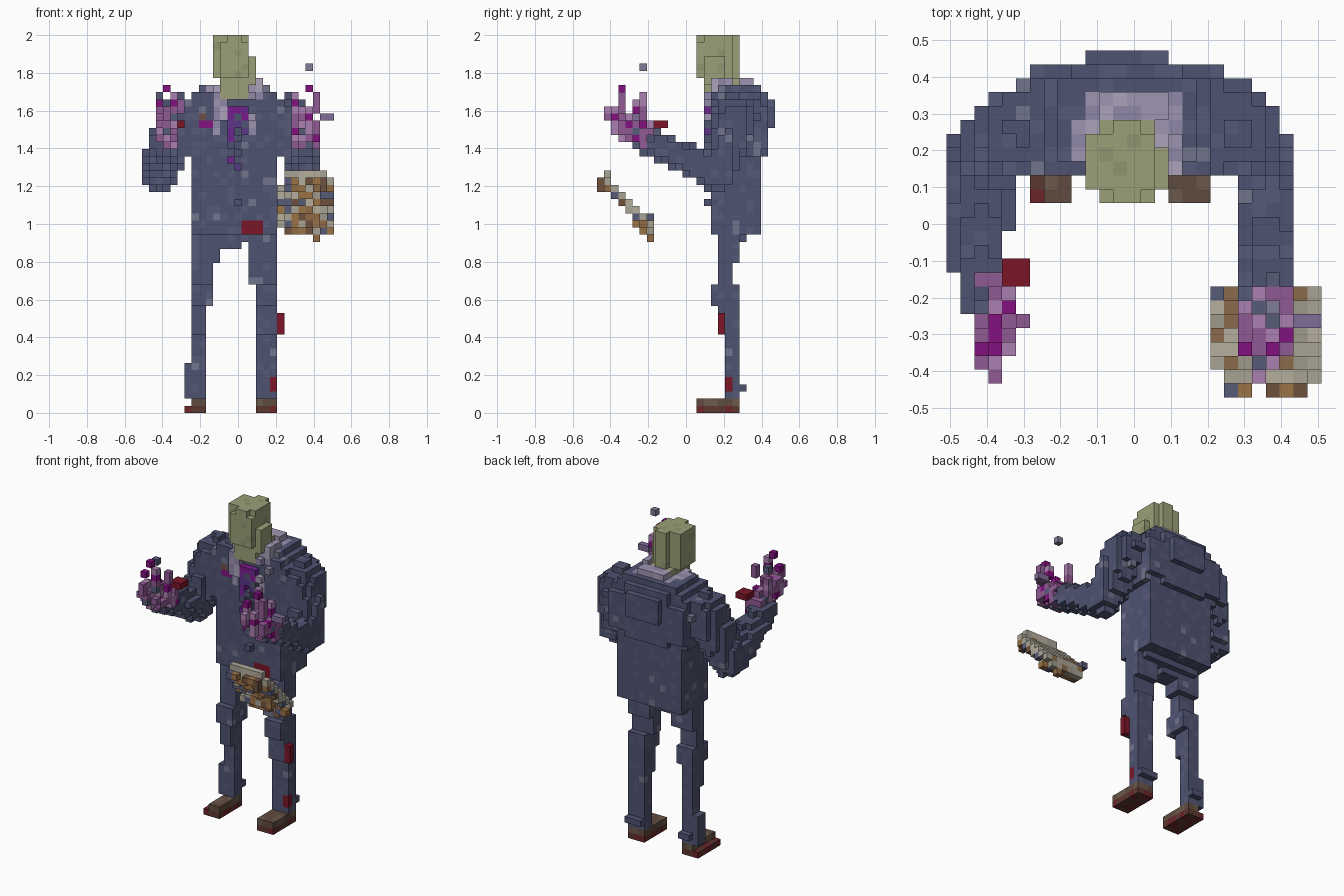
import bpy, random
from mathutils import Vector

if "Cube" in bpy.data.objects:
    bpy.data.objects.remove(bpy.data.objects["Cube"])

random.seed(4)
V = 2 / 53                      # voxel edge; the grid is 27 x 25 x 53 cells
OFF = (13.5, 12.5, 0)
parts, taken, mats = {}, {}, {}

SUIT = ["4f5370"] * 30 + ["565a76"] * 8 + ["71738a"]
DEAD = ["9b9f78"] * 12 + ["8f946f"]
SHIRT = ["9d94b0", "a9a2b8", "8e86a6"]
FLESH = ["8f5a92"] * 5 + ["a87fae"] * 3 + ["82187e", "585c78"]
TIE = ["5a3a86", "6b2a8c", "7d1f8c", "4f5370"]
SHOE, BLOOD = ["5f4c40", "5f4c40", "6b5a4c"], ["7a1c2c"]
BEIGE = ["a8a294", "b3ad9c", "9c9788", "a8a294", "8a6a4c"]
CRUST = ["8f6a45", "6e5240", "a8a294", "585c78", "9a7348"]


def material(code):
    if code not in mats:
        m = bpy.data.materials.new("colour_" + code)
        rgb = [(int(code[i:i + 2], 16) / 255) ** 2.2 for i in (0, 2, 4)]
        m.diffuse_color = (*rgb, 1)
        m.use_nodes = True
        m.node_tree.nodes["Principled BSDF"].inputs["Base Color"].default_value = m.diffuse_color
        mats[code] = m
    return mats[code]


def put(part, cell, pal, repaint=False):
    if cell not in taken:
        parts.setdefault(part, {})[cell] = random.choice(pal)
        taken[cell] = part
    elif repaint:
        parts[taken[cell]][cell] = random.choice(pal)


def box(part, x0, x1, y0, y1, z0, z1, pal, repaint=False, keep=1):
    lo = [round(a / V + o) for a, o in zip((x0, y0, z0), OFF)]
    hi = [max(l + 1, round(a / V + o)) for a, o, l in zip((x1, y1, z1), OFF, lo)]
    for i in range(lo[0], hi[0]):
        for j in range(lo[1], hi[1]):
            for k in range(lo[2], hi[2]):
                if random.random() < keep:
                    put(part, (i, j, k), pal, repaint)


def field(part, inside, pal, keep=1):
    for i in range(27):
        for j in range(25):
            for k in range(53):
                p = Vector(((i + .5 - OFF[0]) * V, (j + .5 - OFF[1]) * V, (k + .5) * V))
                if inside(p) and random.random() < keep:
                    put(part, (i, j, k), pal)


def limb(part, a, b, ra, rb, pal, keep=1):
    a, b = Vector(a), Vector(b)
    d = b - a

    def inside(p):
        t = min(1, max(0, (p - a).dot(d) / d.length_squared))
        return (p - a - d * t).length < ra + (rb - ra) * t
    field(part, inside, pal, keep)


# Head with brow, back of skull, ear and chin
box("head", -.13, .055, .094, .245, 1.77, 2, DEAD)
box("head", -.094, .055, .057, .1, 1.79, 1.97, DEAD)
box("head", -.055, .02, .245, .3, 1.79, 2, DEAD)
box("head", .055, .09, .094, .21, 1.75, 1.87, DEAD)
box("head", -.094, .055, .1, .28, 1.66, 1.78, DEAD)
box("head", -.055, .02, .057, .1, 1.96, 2, DEAD)
box("head", -.055, .02, .094, .13, 1.755, 1.79, ["5a3030"], True)

# Shirt collar
box("collar", -.13, .13, .132, .36, 1.66, 1.735, SHIRT)
box("collar", -.094, .09, .28, .36, 1.735, 1.77, SHIRT)
box("collar", .09, .13, .13, .3, 1.735, 1.77, SHIRT, keep=.7)
box("collar", -.17, -.13, .17, .3, 1.70, 1.735, SHIRT)

# Jacket body: straight lower half, broad shoulders, hunched back
box("jacket", -.26, .21, .13, .40, .95, 1.40, SUIT)
box("jacket", -.28, .24, .13, .40, 1.36, 1.66, SUIT)
box("jacket", -.24, .21, .13, .40, 1.66, 1.70, SUIT)
box("jacket", -.20, .17, .16, .40, 1.69, 1.735, SUIT)
box("jacket", -.17, .13, .40, .435, 1.36, 1.68, SUIT)
box("jacket", -.28, .24, .39, .41, 1.40, 1.62, SUIT)
box("jacket", -.13, .09, .434, .47, 1.52, 1.65, SUIT)
box("jacket", -.02, .02, .09, .13, 1.09, 1.13, SUIT)

# Lapels, tie and stains on the chest
for x0, x1 in ((-.13, -.055), (.055, .094)):
    box("lapel", x0, x1, .094, .13, 1.55, 1.70, SHIRT, keep=.85)
    box("jacket", x0, x0 + .04, .13, .17, 1.47, 1.58, SHIRT, True)
box("tie", -.055, .055, .094, .13, 1.47, 1.62, TIE, keep=.9)
box("tie", -.055, .02, .094, .13, 1.32, 1.47, TIE, keep=.85)
box("tie", -.02, .02, .094, .13, 1.28, 1.32, TIE)
box("jacket", -.20, -.13, .13, .17, 1.51, 1.54, ["82187e"], True)
box("jacket", .02, .13, .13, .17, .95, 1.02, BLOOD, True)
box("jacket", -.22, -.19, .13, .17, 1.54, 1.58, ["6e5048"], True)

# Bent arms: shoulder, elbow, cuff
for name, sh, el, wr, re, rw in (
        ("left", (-.31, .255, 1.56), (-.425, .17, 1.265), (-.415, -.19, 1.43), .098, .068),
        ("right", (.28, .255, 1.56), (.365, .17, 1.265), (.365, -.15, 1.42), .085, .068)):
    limb(name + "_sleeve", sh, el, .125, re, SUIT)
    limb(name + "_sleeve", el, wr, re, rw, SUIT)

# Tattered hands with spread fingers and loose bits
for name, x in (("left", -.38), ("right", .36)):
    limb(name + "_hand", (x, -.19, 1.45), (x, -.32, 1.52), .075, .07, FLESH, .8)
    for n, (dx, y, top) in enumerate(((-.06, -.34, 1.66), (-.02, -.38, 1.63),
                                      (.02, -.34, 1.71), (.055, -.30, 1.66))):
        box(name + "_hand", x + dx, x + dx, y, y, 1.53, top, FLESH, keep=.75)
    box(name + "_hand", x, x, -.34, -.34, 1.68, 1.715, ["82187e"])
    box(name + "_hand", x - .06, x - .06, -.23, -.23, 1.55, 1.69, FLESH, keep=.6)
    box(name + "_hand", x - .03, x - .03, -.43, -.43, 1.55, 1.62, FLESH)
box("blood_drop", -.34, -.30, -.16, -.09, 1.51, 1.545, BLOOD)
box("floating_bit", .34, .37, -.24, -.20, 1.83, 1.865, ["7f7d96"])
box("floating_bit", .45, .51, -.28, -.24, 1.545, 1.58, ["7f6c96"])

# Tilted slab floating under the right hand: pale top, crusty underside
C, U, N = Vector((.365, -.315, 1.10)), Vector((0, -.67, .74)), Vector((0, .74, .67))


def slab(lo, hi):
    return lambda p: (abs((p.x - C.x) / .142) ** 4 + abs((p - C).dot(U) / .205) ** 4 < 1
                      and lo <= (p - C).dot(N) < hi)


field("slab_top", slab(0, .036), BEIGE, .97)
field("slab_underside", slab(-.032, 0), CRUST, .75)
box("slab_underside", .435, .47, -.47, -.435, 1.17, 1.205, ["6e5240"])
box("slab_top", .20, .23, -.22, -.19, 1.02, 1.06, ["585c78"])
box("slab_underside", .40, .43, -.21, -.17, .92, .98, ["8f6a45"])

# Hips and trouser legs, stepped from hip to hem (z, left x, right x, y)
box("hips", -.20, .17, .17, .33, .905, .955, SUIT)
box("hips", -.13, .02, .17, .30, .88, .91, SUIT)
LEG = [(.79, .95, -.245, -.10, .055, .19, .17, .30),
       (.68, .79, -.26, -.13, .055, .19, .17, .26),
       (.56, .68, -.26, -.13, .09, .20, .13, .30),
       (.41, .56, -.26, -.17, .09, .21, .17, .30),
       (.25, .41, -.26, -.17, .09, .20, .20, .30),
       (.07, .25, -.29, -.17, .09, .20, .20, .30)]
for z0, z1, a, b, c, d, y0, y1 in LEG:
    box("left_trouser", a, b, y0, y1, z0, z1, SUIT)
    box("right_trouser", c, d, y0, y1, z0, z1, SUIT)
for side, a, b in (("left", -.26, -.17), ("right", .09, .20)):
    box(side + "_trouser", a, b, .30, .33, .11, .15, SUIT)
    box(side + "_trouser", a, b, .13, .17, .56, .66, SUIT)
box("right_trouser", .19, .21, .17, .22, .42, .52, BLOOD, True)
box("right_trouser", .16, .19, .20, .24, .11, .18, BLOOD, True)

# Shoes with a darker sole
for side, a, b in (("left", -.30, -.17), ("right", .09, .19)):
    box(side + "_shoe", a, b, .057, .30, 0, .038, ["5c3a34", "5c3a34", "6b2a2e"])
    box(side + "_shoe", a + .036 * (side == "left"), b, .057, .30, .038, .075, SHOE)

# Turn each part's cells into one mesh of exposed faces
DIRS = [((1, 0, 0), ((1, 0, 0), (1, 1, 0), (1, 1, 1), (1, 0, 1))),
        ((-1, 0, 0), ((0, 0, 0), (0, 0, 1), (0, 1, 1), (0, 1, 0))),
        ((0, 1, 0), ((0, 1, 0), (0, 1, 1), (1, 1, 1), (1, 1, 0))),
        ((0, -1, 0), ((0, 0, 0), (1, 0, 0), (1, 0, 1), (0, 0, 1))),
        ((0, 0, 1), ((0, 0, 1), (1, 0, 1), (1, 1, 1), (0, 1, 1))),
        ((0, 0, -1), ((0, 0, 0), (0, 1, 0), (1, 1, 0), (1, 0, 0)))]
for name, cells in parts.items():
    index, faces, slots, codes = {}, [], [], sorted(set(cells.values()))
    for cell, code in cells.items():
        for step, quad in DIRS:
            if tuple(c + s for c, s in zip(cell, step)) in taken:
                continue
            corners = [tuple(c + q for c, q in zip(cell, corner)) for corner in quad]
            faces.append([index.setdefault(c, len(index)) for c in corners])
            slots.append(codes.index(code))
    mesh = bpy.data.meshes.new(name)
    mesh.from_pydata([[(c - o) * V for c, o in zip(v, OFF)] for v in index], [], faces)
    for code in codes:
        mesh.materials.append(material(code))
    mesh.polygons.foreach_set("material_index", slots)
    bpy.context.collection.objects.link(bpy.data.objects.new(name, mesh))
